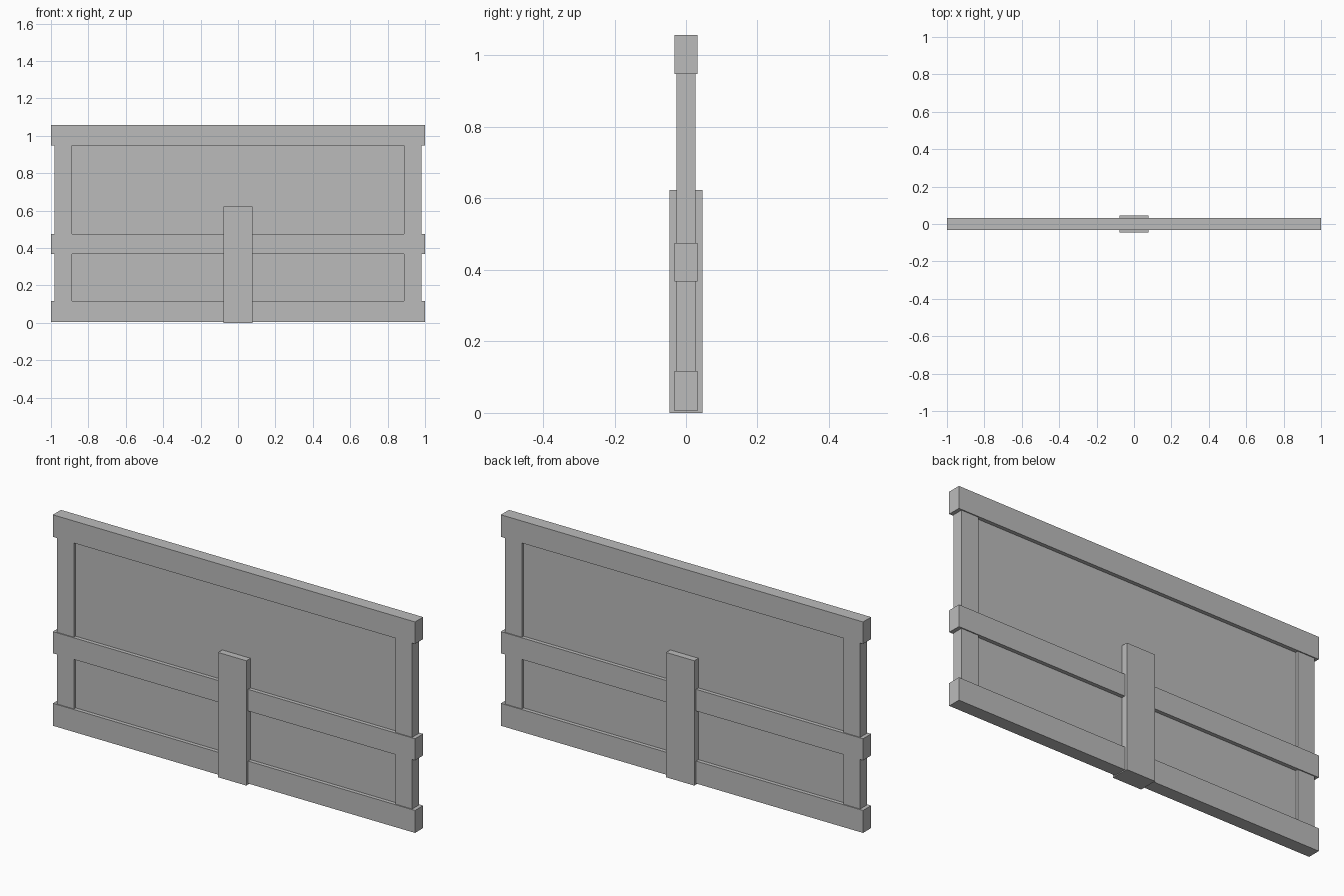
import bpy

cube = bpy.data.objects.get("Cube")
if cube:
    bpy.data.objects.remove(cube, do_unlink=True)

grey = bpy.data.materials.new("plain grey")
grey.use_nodes = True
color = (0.5, 0.5, 0.5, 1)
grey.diffuse_color = color
grey.node_tree.nodes["Principled BSDF"].inputs["Base Color"].default_value = color


def board(name, x0, x1, half_depth, z0, z1):
    """Square-edged board spanning x0..x1 and z0..z1, centred on y = 0."""
    bpy.ops.mesh.primitive_cube_add(size=1, location=((x0 + x1) / 2, 0, (z0 + z1) / 2))
    ob = bpy.context.object
    ob.name = name
    ob.scale = (x1 - x0, 2 * half_depth, z1 - z0)
    bpy.ops.object.transform_apply(location=False, rotation=False, scale=True)
    ob.data.materials.append(grey)
    return ob


# Horizontal rails
rails = {"bottom_rail": (0.005, 0.117), "middle_rail": (0.367, 0.475), "top_rail": (0.948, 1.058)}
for name, (low, high) in rails.items():
    board(name, -1, 1, 0.032, low, high)

# Side stiles, running between the rails
spans = {"lower": (0.117, 0.367), "upper": (0.475, 0.948)}
for level, (low, high) in spans.items():
    board(f"{level}_left_stile", 0.888, 0.981, 0.027, low, high)
    board(f"{level}_right_stile", -0.981, -0.888, 0.027, low, high)
    # Thin recessed panel framed by the rails and stiles
    board(f"{level}_panel", -0.888, 0.888, 0.013, low, high)

# Central post, thicker than the frame
board("centre_post", -0.078, 0.078, 0.046, 0, 0.623)
